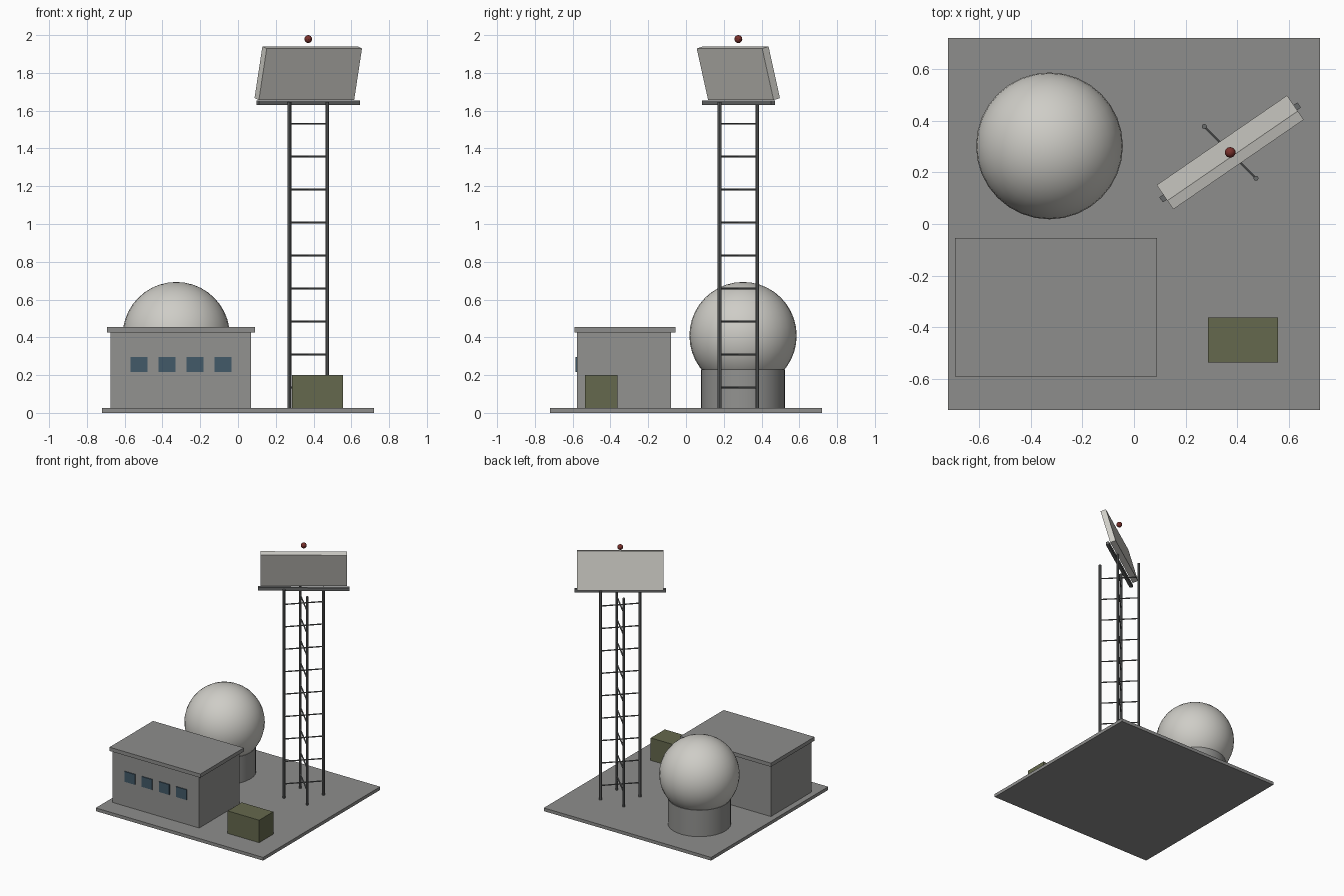
import bpy
from math import radians
from mathutils import Vector

cube = bpy.data.objects.get("Cube")
if cube:
    bpy.data.objects.remove(cube, do_unlink=True)


def material(name, r, g, b):
    m = bpy.data.materials.new(name)
    m.use_nodes = True
    m.diffuse_color = (r, g, b, 1)
    m.node_tree.nodes["Principled BSDF"].inputs["Base Color"].default_value = (r, g, b, 1)
    return m


ground_grey = material("ground grey", 0.27, 0.27, 0.265)
wall_grey = material("wall grey", 0.29, 0.29, 0.28)
roof_grey = material("roof grey", 0.27, 0.27, 0.265)
pale_white = material("pale white", 0.62, 0.61, 0.57)
steel = material("steel", 0.14, 0.145, 0.145)
olive = material("olive green", 0.13, 0.14, 0.075)
glass = material("window blue", 0.055, 0.10, 0.14)
red = material("beacon red", 0.19, 0.03, 0.025)


def finish(name, mat, smooth=False):
    ob = bpy.context.object
    ob.name = name
    ob.data.materials.append(mat)
    if smooth:
        bpy.ops.object.shade_smooth_by_angle(angle=radians(35))
    return ob


def box(name, mat, low, high):
    low, high = Vector(low), Vector(high)
    bpy.ops.mesh.primitive_cube_add(size=1, location=(low + high) / 2)
    bpy.context.object.scale = high - low
    return finish(name, mat)


def turned_box(name, mat, center, size, rotation):
    bpy.ops.mesh.primitive_cube_add(size=1, location=center, rotation=rotation)
    bpy.context.object.scale = size
    return finish(name, mat)


def rod(name, mat, a, b, radius, sides):
    a, b = Vector(a), Vector(b)
    turn = (b - a).to_track_quat('Z', 'Y').to_euler()
    bpy.ops.mesh.primitive_cylinder_add(vertices=sides, radius=radius, depth=(b - a).length,
                                        location=(a + b) / 2, rotation=turn)
    return finish(name, mat, True)


FLOOR = 0.025

# Ground slab
box("ground_slab", ground_grey, (-0.72, -0.72, 0), (0.72, 0.72, FLOOR))

# Control building with overhanging roof and a row of windows
box("building_walls", wall_grey, (-0.675, -0.577, FLOOR), (0.07, -0.08, 0.43))
box("building_roof", roof_grey, (-0.693, -0.59, 0.426), (0.089, -0.055, 0.455))
for i in range(4):
    x = -0.524 + i * 0.148
    box(f"window_{i + 1}", glass, (x - 0.045, -0.584, 0.217), (x + 0.045, -0.576, 0.297))

# Radome on its drum
dome_x, dome_y = -0.327, 0.302
rod("radome_drum", wall_grey, (dome_x, dome_y, FLOOR), (dome_x, dome_y, 0.23), 0.223, 32)
bpy.ops.mesh.primitive_uv_sphere_add(segments=32, ring_count=20, radius=0.284,
                                     location=(dome_x, dome_y, 0.409))
finish("radome", pale_white, True)

# Generator cabinet
box("generator_cabinet", olive, (0.286, -0.535, FLOOR), (0.557, -0.362, 0.2))

# Tower: four legs joined by diagonal cross bars
tx, ty, half = 0.372, 0.277, 0.1
for sx in (-1, 1):
    for sy in (-1, 1):
        x, y = tx + sx * half, ty + sy * half
        rod("tower_leg", steel, (x, y, FLOOR), (x, y, 1.645), 0.01, 8)
for level in range(9):
    z = 0.135 + level * 0.1745
    for s in (-1, 1):
        rod("cross_bar", steel, (tx - half, ty - s * half, z), (tx + half, ty + s * half, z), 0.005, 6)

# Antenna panel leaning forward above its support beam
heading = radians(34.5)
turned_box("antenna_panel", pale_white, (tx, ty, 1.798), (0.612, 0.042, 0.283),
           (radians(15), 0, heading))
turned_box("antenna_beam", steel, (tx, ty, 1.643), (0.648, 0.024, 0.024), (0, 0, heading))

# Warning beacon
bpy.ops.mesh.primitive_uv_sphere_add(segments=10, ring_count=8, radius=0.021,
                                     location=(tx, ty, 1.979))
finish("beacon", red, True)
